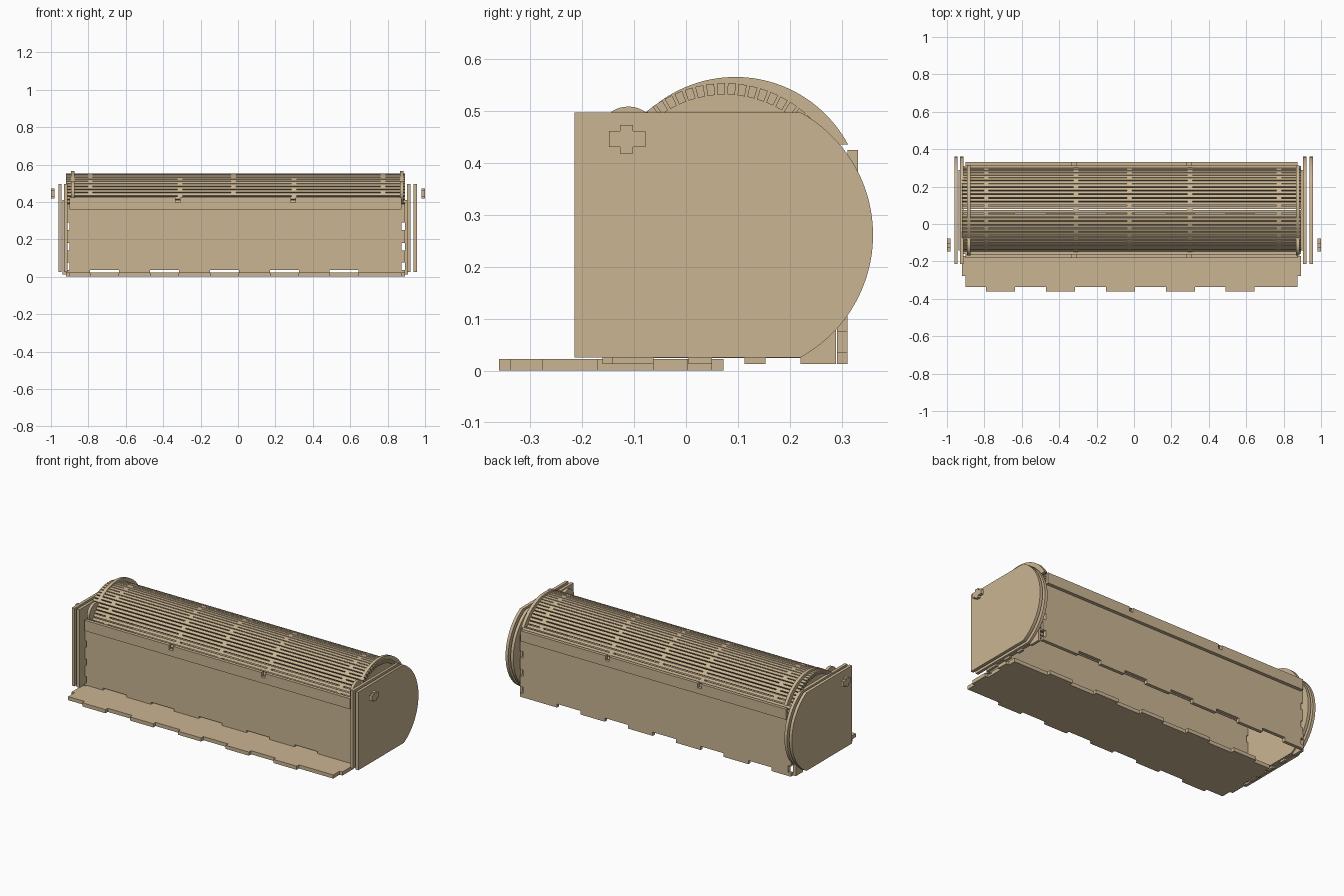
import bpy, bmesh, math

cube = bpy.data.objects.get("Cube")
if cube:
    bpy.data.objects.remove(cube, do_unlink=True)

wood = bpy.data.materials.new("plywood tan")
wood.use_nodes = True
TAN = (0.59, 0.46, 0.29, 1)
wood.diffuse_color = TAN
wood.node_tree.nodes["Principled BSDF"].inputs["Base Color"].default_value = TAN


def finish(name, bm, smooth=False):
    bmesh.ops.recalc_face_normals(bm, faces=bm.faces)
    mesh = bpy.data.meshes.new(name)
    bm.to_mesh(mesh)
    bm.free()
    mesh.materials.append(wood)
    obj = bpy.data.objects.new(name, mesh)
    bpy.context.collection.objects.link(obj)
    if smooth:
        bpy.ops.object.select_all(action='DESELECT')
        obj.select_set(True)
        bpy.context.view_layer.objects.active = obj
        bpy.ops.object.shade_smooth_by_angle(angle=math.radians(30))
    return obj


def add_prism(bm, outline, plane, lo, hi):
    """Extrude a flat outline along the axis the plane leaves free."""
    place = {"xy": lambda u, v, w: (u, v, w),
             "xz": lambda u, v, w: (u, w, v),
             "yz": lambda u, v, w: (w, u, v)}[plane]
    a = [bm.verts.new(place(u, v, lo)) for u, v in outline]
    b = [bm.verts.new(place(u, v, hi)) for u, v in outline]
    bm.faces.new(a)
    bm.faces.new(b[::-1])
    for i in range(len(a)):
        j = (i + 1) % len(a)
        bm.faces.new((a[i], a[j], b[j], b[i]))


def plate(name, outline, plane, lo, hi, smooth=False):
    bm = bmesh.new()
    add_prism(bm, outline, plane, lo, hi)
    return finish(name, bm, smooth)


def comb(u0, u1, v0, v1, bottom=(), right=(), top=(), left=()):
    """Rectangle with notches (positive depth) or tabs (negative depth)."""
    pts = [(u0, v0)]
    for a, b, d in bottom:
        pts += [(a, v0), (a, v0 + d), (b, v0 + d), (b, v0)]
    pts.append((u1, v0))
    for a, b, d in right:
        pts += [(u1, a), (u1 - d, a), (u1 - d, b), (u1, b)]
    pts.append((u1, v1))
    for a, b, d in reversed(top):
        pts += [(b, v1), (b, v1 - d), (a, v1 - d), (a, v1)]
    pts.append((u0, v1))
    for a, b, d in reversed(left):
        pts += [(u0, b), (u0 + d, b), (u0 + d, a), (u0, a)]
    return pts


def arc(cy, cz, r, start, end, steps):
    return [(cy + r * math.cos(t), cz + r * math.sin(t)) for t in
            (math.radians(start + (end - start) * i / steps) for i in range(steps + 1))]


LEFT, RIGHT = -0.92, 0.893
tabs = [(-0.79 + 0.32 * i, -0.635 + 0.32 * i) for i in range(5)]

# Base plate, slid forward, with finger tabs
long_tabs = [(a, b, -0.022) for a, b in tabs]
side_tabs = [(-0.277, -0.17, -0.019), (-0.063, 0.003, -0.019)]
plate("base_plate", comb(-0.9, 0.874, -0.338, 0.05, long_tabs, side_tabs,
                         long_tabs, side_tabs), "xy", 0, 0.022)

# Front and back walls, with strips along the tops
wall_slots = [(a, b, 0.022) for a, b in tabs]
side_slots = [(z, z + 0.04, 0.018) for z in (0.035, 0.14, 0.25)]
wall = comb(LEFT, RIGHT, 0.013, 0.385, wall_slots, side_slots, (), side_slots)
strip = comb(-0.9, 0.875, 0.36, 0.424, (), (),
             [(-0.335, -0.31, 0.028), (0.283, 0.308, 0.028)])
for side, y_wall, y_strip in (("front", -0.161, -0.181), ("back", 0.291, 0.311)):
    plate(side + "_wall", wall, "xz", y_wall, y_wall + 0.02)
    plate(side + "_top_strip", strip, "xz", y_strip, y_strip + 0.02)

# Box end walls with bottom and side fingers
end_wall = comb(-0.141, 0.289, 0.024, 0.41,
                [(-0.141, -0.063, -0.011), (0.005, 0.05, -0.011),
                 (0.113, 0.153, -0.011), (0.22, 0.289, -0.011)])
plate("left_box_end", end_wall, "yz", RIGHT, RIGHT + 0.015)
plate("right_box_end", end_wall, "yz", LEFT - 0.018, LEFT)

# Paired end panels: square front, rounded back
panel = [(-0.215, 0.497), (-0.215, 0.025)] + arc(0.091, 0.261, 0.269, -61.3, 61.3, 48)
for name, lo, hi in (("left_outer_panel", 0.938, 0.956), ("left_inner_panel", 0.904, 0.922),
                     ("right_outer_panel", -0.961, -0.943), ("right_inner_panel", -0.929, -0.911)):
    plate(name, panel, "yz", lo, hi, True)

# Lid cheeks with round pivot lugs
cheek = arc(0.095, 0.319, 0.246, 28.1, 151.9, 48)
lug = arc(-0.111, 0.45, 0.058, 0, 352.5, 47)
for side, x in (("left", 0.866), ("right", -0.893)):
    plate(side + "_lid_cheek", cheek, "yz", x, x + 0.019, True)
    plate(side + "_pivot_lug", lug, "yz", x + 0.001, x + 0.018, True)

# Cross-shaped pivot pegs
cross = comb(-0.148, -0.078, 0.43, 0.461, [(-0.127, -0.102, -0.012)], (),
             [(-0.127, -0.102, -0.012)])
plate("left_pivot_peg", cross, "yz", 0.982, 1.0)
plate("right_pivot_peg", cross, "yz", -1.0, -0.982)

# Flexible curved cover: slats joined by staggered bridges
bm = bmesh.new()
COUNT, START, END = 32, 8, 172
pitch = (END - START) / COUNT
bridges = [(-0.79, -0.025, 0.775), (-0.31, 0.3)]


def cover_piece(a0, a1, x0, x1, outer=0.236, inner=0.214):
    outline = arc(0.075, 0.317, outer, a0, a1, 1) + arc(0.075, 0.317, inner, a1, a0, 1)
    add_prism(bm, outline, "yz", x0, x1)


for i in range(COUNT):
    a = START + i * pitch
    cover_piece(a, a + pitch * 0.74, LEFT, RIGHT)
    if i < COUNT - 1:
        for x in bridges[i % 2]:
            cover_piece(a + pitch * 0.74, a + pitch, x - 0.013, x + 0.013)
finish("slatted_cover", bm)
